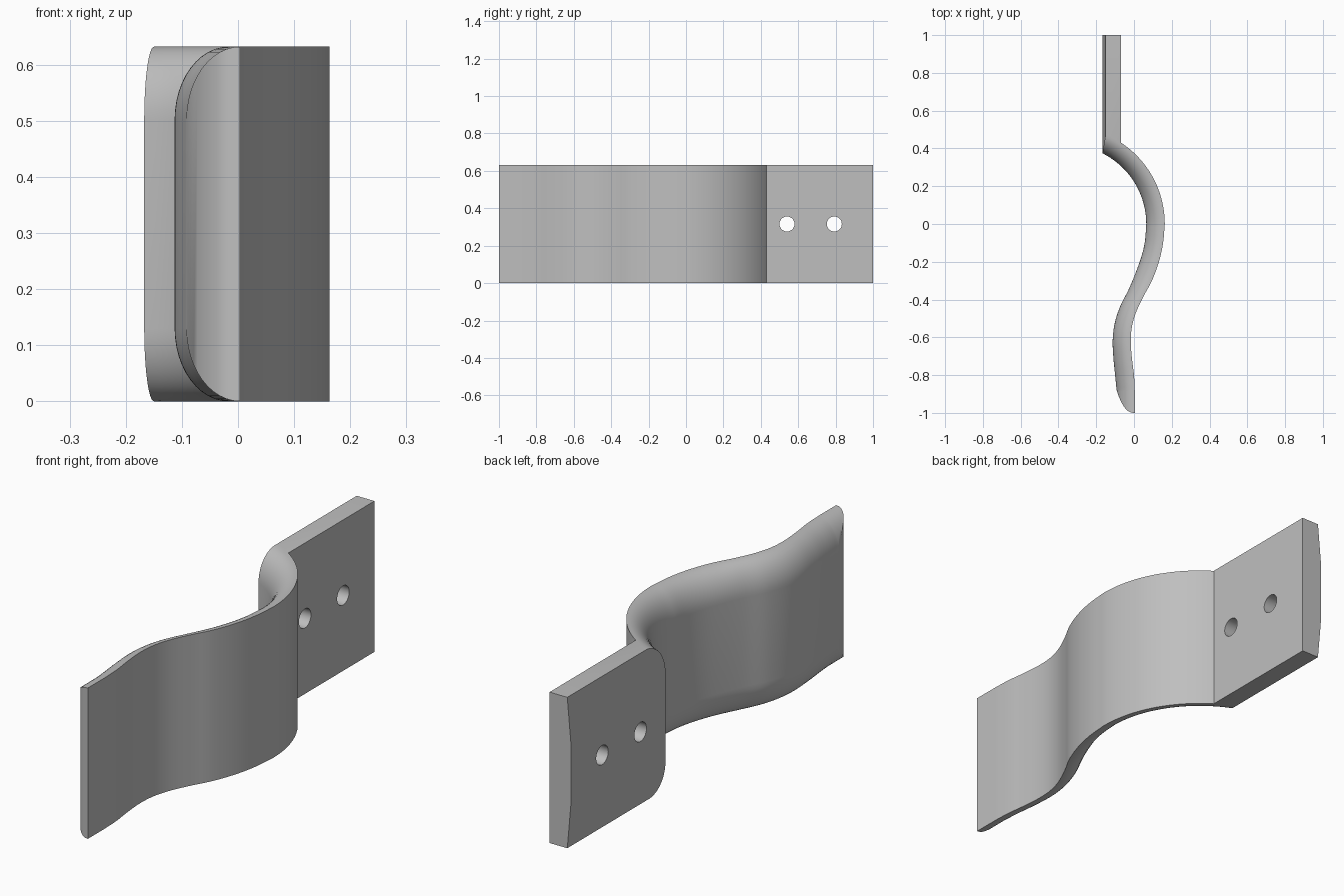
import bpy, bmesh, math
from mathutils import Vector

if "Cube" in bpy.data.objects:
    bpy.data.objects.remove(bpy.data.objects["Cube"])

HEIGHT = 0.632
CORNER = 0.13            # height of the rounded shoulder
STEPS = 12               # segments in each shoulder
CX, R_OUT, THICK = -0.353, 0.516, 0.098   # arc of the grip
X_BACK, X_SIDE, X_MID = -0.068, -0.15, -0.167
ANGLES = [math.pi / 2 * k / STEPS for k in range(STEPS + 1)]

metal = bpy.data.materials.new("grey metal")
metal.use_nodes = True
metal.diffuse_color = (0.52, 0.52, 0.52, 1)
metal.node_tree.nodes["Principled BSDF"].inputs["Base Color"].default_value = (0.52, 0.52, 0.52, 1)


def loft(name, rings):
    """Skin equal-length closed rings and cap both ends."""
    bm = bmesh.new()
    rows = [[bm.verts.new(p) for p in ring] for ring in rings]
    n = len(rows[0])
    for a, b in zip(rows, rows[1:]):
        for i in range(n):
            j = (i + 1) % n
            bm.faces.new((a[i], a[j], b[j], b[i]))
    bm.faces.new(rows[0])
    bm.faces.new(rows[-1])
    bmesh.ops.remove_doubles(bm, verts=bm.verts, dist=1e-5)
    bmesh.ops.recalc_face_normals(bm, faces=bm.faces)
    mesh = bpy.data.meshes.new(name)
    bm.to_mesh(mesh)
    bm.free()
    obj = bpy.data.objects.new(name, mesh)
    bpy.context.collection.objects.link(obj)
    mesh.materials.append(metal)
    return obj


def activate(obj):
    bpy.ops.object.select_all(action='DESELECT')
    obj.select_set(True)
    bpy.context.view_layer.objects.active = obj


def spline(pts, sub=5):
    """Catmull-Rom curve through the points."""
    p = [Vector(q) for q in pts]
    p = [2 * p[0] - p[1]] + p + [2 * p[-1] - p[-2]]
    out = []
    for a, b, c, d in zip(p, p[1:], p[2:], p[3:]):
        for s in range(sub):
            t = s / sub
            out.append(0.5 * (2 * b + (c - a) * t + (2 * a - 5 * b + 4 * c - d) * t ** 2
                              + (3 * b - a - 3 * c + d) * t ** 3))
    return out + [p[-2]]


def d_section(outer, inner, limit=STEPS):
    """Flat on the outer side, rounded shoulders toward the inner side."""
    low, high = [], []
    for k in range(STEPS + 1):
        a = ANGLES[min(k, limit)]
        p = outer.lerp(inner, math.sin(a))
        z = CORNER * (1 - math.cos(a))
        low.append((p.x, p.y, z))
        high.append((p.x, p.y, HEIGHT - z))
    return low + high[::-1]


# Grip: circular arc, then an S-bend, then a rounded tip
rings = []
for i in range(20):
    t = 1 - i / 20
    ao, ai = math.radians(66.8) * t, math.radians(63.6) * t
    r_in = R_OUT - THICK
    rings.append(d_section(Vector((CX + R_OUT * math.cos(ao), R_OUT * math.sin(ao))),
                           Vector((CX + r_in * math.cos(ai), r_in * math.sin(ai)))))

outer = spline([(0.163, 0), (0.154, -0.1), (0.132, -0.2), (0.095, -0.3), (0.052, -0.38),
                (0.01, -0.47), (-0.012, -0.55), (-0.017, -0.63), (-0.01, -0.72),
                (0, -0.8), (0.004, -0.88)])
inner = spline([(0.065, 0), (0.058, -0.09), (0.04, -0.17), (0.008, -0.26), (-0.03, -0.35),
                (-0.075, -0.44), (-0.103, -0.53), (-0.113, -0.62), (-0.108, -0.72),
                (-0.1, -0.8), (-0.092, -0.88)])
rings += [d_section(o, i) for o, i in zip(outer, inner)]

for k in range(STEPS - 1, -1, -1):
    y = -1 + 0.12 * math.sin(ANGLES[k]) ** 2.5
    rings.append(d_section(Vector((0.004, y)), Vector((-0.092, y)), k))
grip = loft("curved_grip", rings)

# Mounting plate: bowed side face, end trimmed to follow the grip's shoulders
half = [(CORNER * (1 - math.cos(a)), math.sin(a)) for a in ANGLES] + [(0.19, 1)]
levels = half + [(HEIGHT - z, d) for z, d in reversed(half)]
rings = []
for z, depth in levels:
    bow = min(min(z, HEIGHT - z) / 0.19, 1)
    x = X_SIDE + (X_MID - X_SIDE) * bow
    r = R_OUT - THICK * depth
    y = math.sqrt(r * r - (x - CX) ** 2)
    rings.append([(x, y, z), (x, 1, z), (X_BACK, 1, z), (X_BACK, 0.43, z)])
plate = loft("mounting_plate", rings)

# Screw holes
for y in (0.54, 0.793):
    bpy.ops.mesh.primitive_cylinder_add(vertices=40, radius=0.04, depth=0.5,
                                        location=(-0.12, y, HEIGHT / 2),
                                        rotation=(0, math.pi / 2, 0))
    cutter = bpy.context.object
    cutter.name = "hole_cutter"
    cutter.hide_render = True
    cutter.data.materials.append(metal)
    mod = plate.modifiers.new("screw_hole", 'BOOLEAN')
    mod.operation = 'DIFFERENCE'
    mod.solver = 'EXACT'
    mod.object = cutter
    activate(plate)
    bpy.ops.object.modifier_apply(modifier=mod.name)
    bpy.data.objects.remove(cutter)

for obj in (grip, plate):
    activate(obj)
    bpy.ops.object.shade_smooth_by_angle(angle=math.radians(30))
